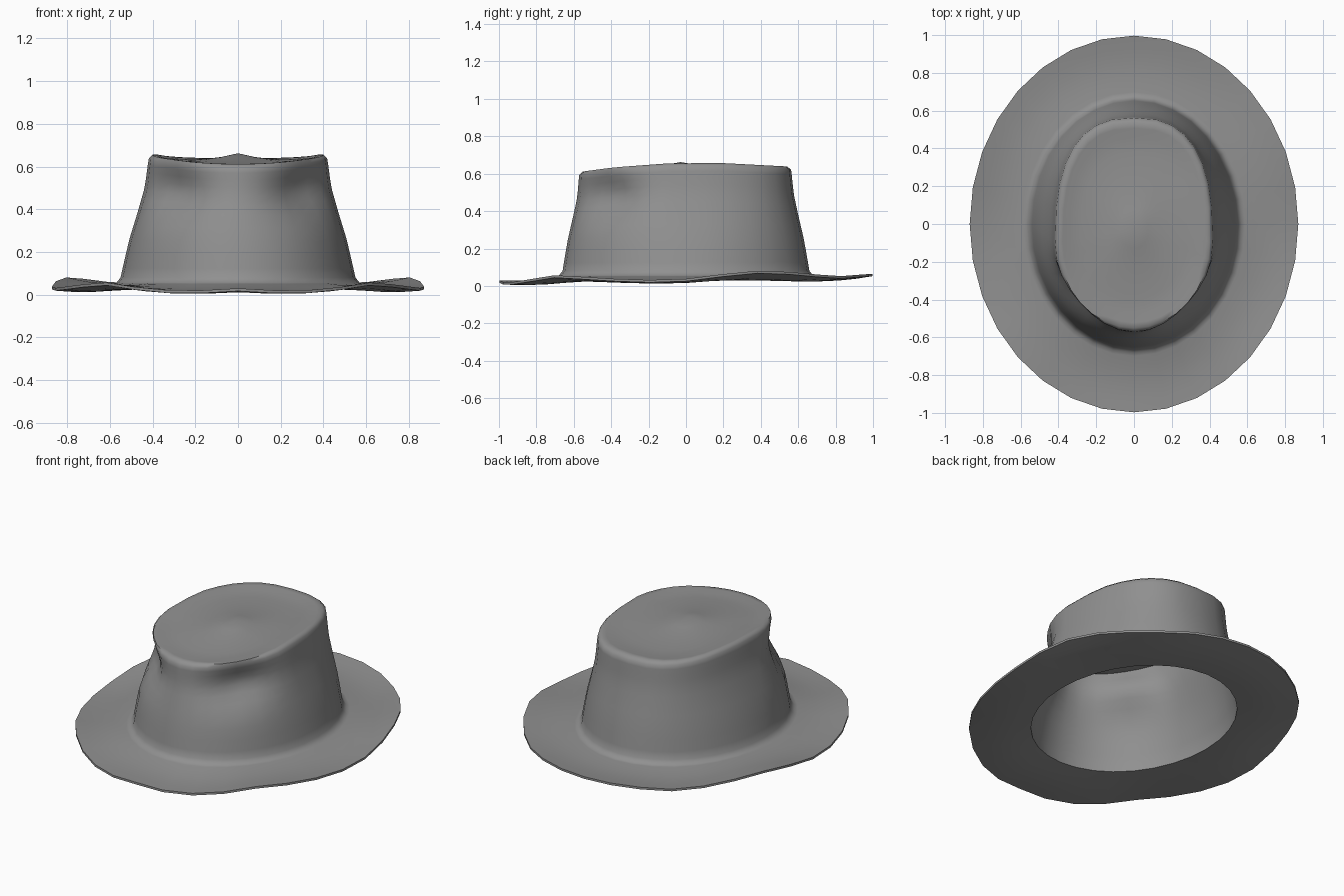
import bpy, bmesh, math

SEG = 32

cube = bpy.data.objects.get("Cube")
if cube:
    bpy.data.objects.remove(cube, do_unlink=True)

felt = bpy.data.materials.new("grey_felt")
felt.use_nodes = True
grey = (0.28, 0.28, 0.28, 1)
felt.diffuse_color = grey
felt.node_tree.nodes["Principled BSDF"].inputs["Base Color"].default_value = grey


def lerp(a, b, t):
    return a + (b - a) * t


def sample(points, v):
    """Smooth piecewise interpolation through (position, value) pairs."""
    if v <= points[0][0]:
        return points[0][1]
    for (a, p), (b, q) in zip(points, points[1:]):
        if v <= b:
            t = (v - a) / (b - a)
            return lerp(p, q, t)
    return points[-1][1]


EDGE_Z = [(-1, .03), (-.97, .015), (-.9, .025), (-.7, .058), (-.5, .045), (-.25, .03),
          (0, .038), (.35, .082), (.6, .073), (.8, .05), (1, .065)]
RIM_Z = [(-.58, .605), (-.4, .63), (-.1, .653), (.2, .655), (.57, .635)]
TAPER = [(0, 0), (.3, .29), (.57, .64), (.74, .84), (.93, .95), (1, 1)]


def ellipse(a, rx, ry):
    return rx * math.cos(a), ry * math.sin(a)


def top_plan(a):
    # Teardrop crown outline: square at the back, pointed in front
    c, s = math.cos(a), math.sin(a)
    if s > 0:
        k = 2 / 2.6
        return .415 * math.copysign(abs(c) ** k, c), -.1 + .66 * s ** k
    return .415 * c, -.1 + .47 * s


def brim_point(a, t, drop=0, inner=(.57, .68)):
    # t = 0 at the outer edge, 1 where the crown starts
    x, y = ellipse(a, lerp(.87, inner[0], t), lerp(.997, inner[1], t))
    edge = sample(EDGE_Z, math.sin(a))
    z = lerp(edge, .055, t) - .012 * math.sin(math.pi * t)
    return x, y, max(z - drop, .001)


def wall_point(a, t, gap=0):
    # Tapered crown wall with a pinch at each front corner
    bx, by = ellipse(a, .55, .66)
    tx, ty = top_plan(a)
    f = sample(TAPER, t)
    x, y = lerp(bx, tx, f), lerp(by, ty, f)
    z = lerp(.08, sample(RIM_Z, ty), t)
    side = math.atan2(y, abs(x))
    pinch = .075 * math.exp(-((side + .95) / .33) ** 2 - ((z - .48) / .11) ** 2)
    k = 1 - (pinch + gap) / math.hypot(x, y)
    return x * k, y * k, z


def dish_point(a, s, gap=0):
    # Dented top rising to a low dome in the middle
    x, y = top_plan(a)
    z = lerp(sample(RIM_Z, y), .662, 1 - s * s) - .027 * math.sin(math.pi * s) ** .8
    return x * s, lerp(-.03, y, s), z - gap + (.006 if s > .9 else 0)


def make_shell(name, rings, centre, flip):
    bm = bmesh.new()
    angles = [2 * math.pi * i / SEG for i in range(SEG)]
    loops = [[bm.verts.new(ring(a)) for a in angles] for ring in rings]
    for lo, hi in zip(loops, loops[1:]):
        for i in range(SEG):
            j = (i + 1) % SEG
            bm.faces.new((lo[i], lo[j], hi[j], hi[i]))
    tip = bm.verts.new(centre)
    for i in range(SEG):
        bm.faces.new((loops[-1][i], loops[-1][(i + 1) % SEG], tip))
    if flip:
        bmesh.ops.reverse_faces(bm, faces=bm.faces[:])
    mesh = bpy.data.meshes.new(name)
    bm.to_mesh(mesh)
    bm.free()
    mesh.materials.append(felt)
    obj = bpy.data.objects.new(name, mesh)
    bpy.context.collection.objects.link(obj)
    bpy.ops.object.select_all(action='DESELECT')
    obj.select_set(True)
    bpy.context.view_layer.objects.active = obj
    bpy.ops.object.shade_smooth_by_angle(angle=math.radians(60))
    return obj


WALL = (0, .08, .2, .32, .44, .55, .64, .72, .8, .87, .93, .975)
DISH = (.965, .91, .82, .68, .52, .36, .18)

# Outer felt: brim edge, upper brim, crown wall and dented top
outer = [lambda a: brim_point(a, 0, .013)]
outer += [lambda a, t=t: brim_point(a, t) for t in (0, .2, .4, .6, .8, .94, 1)]
outer += [lambda a, t=t: wall_point(a, t) for t in WALL]
outer += [lambda a, s=s: dish_point(a, s) for s in DISH]
make_shell("outer_felt", outer, (0, -.03, .662), False)

# Lining: underside of the brim, head opening and hollow crown
lining = [lambda a, t=t: brim_point(a, t, .013 + .012 * t, (.53, .64))
          for t in (0, .25, .5, .75, 1)]
lining += [lambda a, t=t: wall_point(a, t, .02) for t in WALL]
lining += [lambda a, s=s: dish_point(a, s, .02) for s in DISH[1:]]
make_shell("lining", lining, (0, -.03, .642), True)
